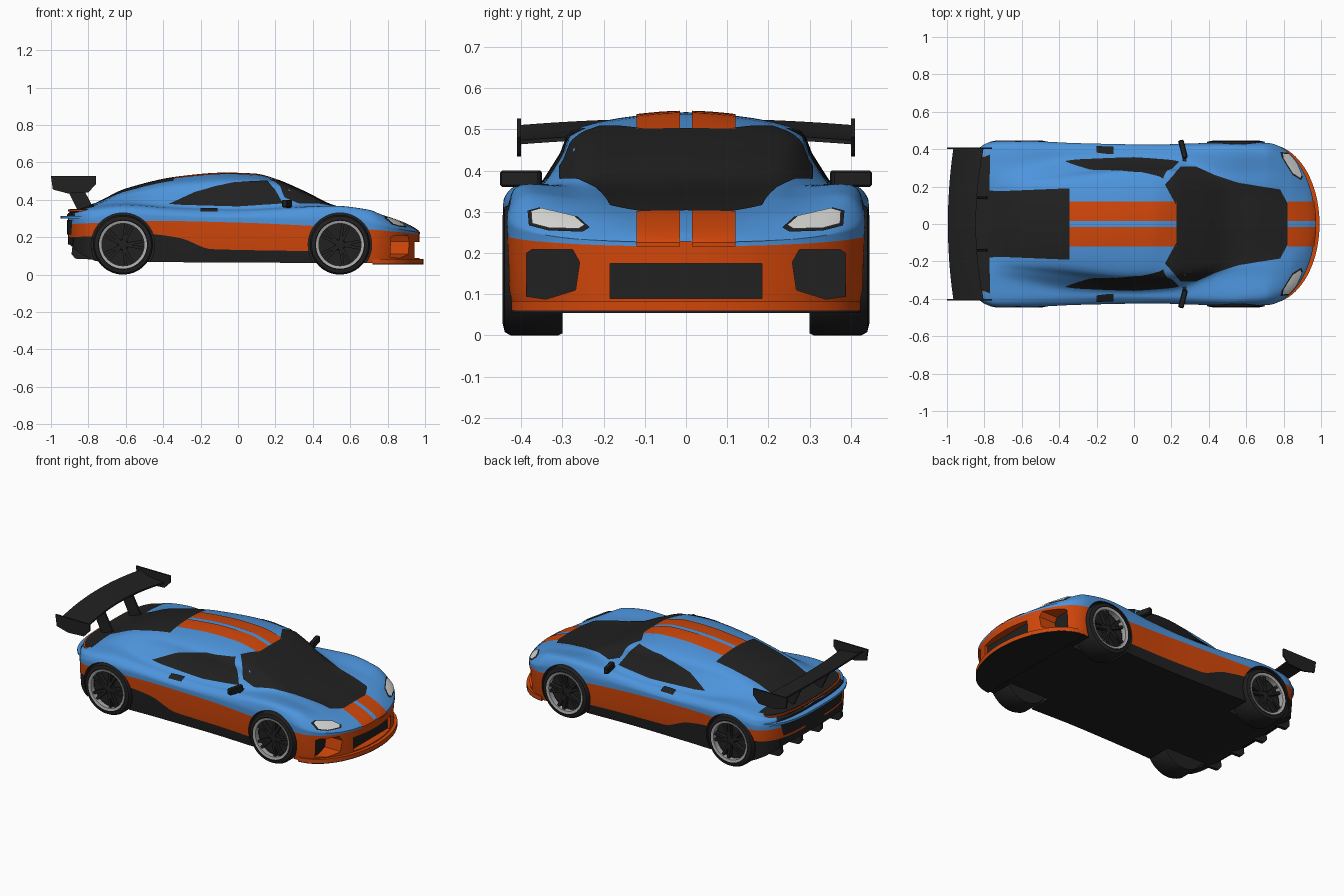
import bpy, bmesh, math
from mathutils import Vector, Matrix
from mathutils.bvhtree import BVHTree

cube = bpy.data.objects.get("Cube")
if cube:
    bpy.data.objects.remove(cube, do_unlink=True)

def material(name, rgb):
    mat = bpy.data.materials.new(name)
    mat.use_nodes = True
    mat.diffuse_color = (*rgb, 1)
    mat.node_tree.nodes["Principled BSDF"].inputs["Base Color"].default_value = (*rgb, 1)
    return mat

BLUE = material("sky_blue", (.075, .3, .72))
ORANGE = material("burnt_orange", (.64, .062, .003))
BLACK = material("black", (.015, .015, .015))
SILVER = material("rim_silver", (.4, .4, .4))
WHITE = material("lamp_white", (.7, .7, .68))
PAINT = [BLUE, ORANGE, BLACK]

def finish(name, bm, mats, normals=True):
    if normals:
        bmesh.ops.recalc_face_normals(bm, faces=bm.faces)
    mesh = bpy.data.meshes.new(name)
    bm.to_mesh(mesh)
    bm.free()
    for mat in mats:
        mesh.materials.append(mat)
    obj = bpy.data.objects.new(name, mesh)
    bpy.context.collection.objects.link(obj)
    return obj

def smooth(obj):
    bpy.ops.object.select_all(action='DESELECT')
    obj.select_set(True)
    bpy.context.view_layer.objects.active = obj
    bpy.ops.object.shade_smooth_by_angle(angle=math.radians(32))

def prism(name, outline, depth, mats):
    bm = bmesh.new()
    face = bm.faces.new([bm.verts.new(p) for p in outline])
    extruded = bmesh.ops.extrude_face_region(bm, geom=[face], use_keep_orig=True)
    moved = [g for g in extruded["geom"] if isinstance(g, bmesh.types.BMVert)]
    bmesh.ops.translate(bm, verts=moved, vec=depth)
    return finish(name, bm, mats)

def box(name, size, place, mat, turn=Matrix()):
    bm = bmesh.new()
    bmesh.ops.create_cube(bm, size=1, matrix=Matrix.Translation(place) @ turn @ Matrix.Diagonal((*size, 1)))
    return finish(name, bm, [mat])

def lathe(name, profile, place, side, mats, steps=56):
    """Revolve a closed (radius, y) profile about the axle."""
    bm = bmesh.new()
    n, rings = len(profile), []
    for i in range(steps):
        c, s = math.cos(math.tau * i / steps), math.sin(math.tau * i / steps)
        rings.append([bm.verts.new((place[0] + r * c, side * y, place[1] + r * s)) for r, y in profile])
    for ring, after in zip(rings, rings[1:] + rings[:1]):
        for j in range(n):
            bm.faces.new((ring[j], ring[(j + 1) % n], after[(j + 1) % n], after[j]))
    bmesh.ops.remove_doubles(bm, verts=bm.verts, dist=1e-5)
    return finish(name, bm, mats)

def curve(*pts):
    """Smooth interpolation without overshoot."""
    xs, vs = zip(*pts)
    sec = [(vs[i + 1] - vs[i]) / (xs[i + 1] - xs[i]) for i in range(len(xs) - 1)]
    tan = [sec[0]] + [0 if a * b <= 0 else 2 * a * b / (a + b) for a, b in zip(sec, sec[1:])] + [sec[-1]]
    def value(x):
        x = min(max(x, xs[0]), xs[-1])
        i = max(k for k in range(len(sec)) if xs[k] <= x)
        h = xs[i + 1] - xs[i]
        t = (x - xs[i]) / h
        return (vs[i] * (1 + 2 * t) * (1 - t) ** 2 + vs[i + 1] * t * t * (3 - 2 * t)
                + h * t * (1 - t) * (tan[i] * (1 - t) - tan[i + 1] * t))
    return value

# Body lines along the length
NOSE, TAIL = .97, -.91
side_w = curve((-.9, .44), (-.62, .445), (-.3, .432), (.1, .425), (.5, .435), (.97, .43))
floor_z = curve((-.9, .16), (-.82, .1), (-.74, .07), (.97, .06))
skirt_z = curve((-.9, .2), (-.47, .215), (-.31, .195), (-.14, .136), (.37, .125), (.97, .1))
paint_z = curve((-.9, .27), (-.45, .287), (0, .278), (.37, .262), (.72, .24), (.97, .216))
shoulder_z = curve((-.9, .3), (-.6, .335), (-.07, .315), (.5, .32), (.65, .312), (.8, .268), (.9, .237), (.97, .22))
fender_w = curve((-.9, .41), (-.07, .395), (.5, .4), (.7, .385), (.97, .36))
fender_z = curve((-.9, .32), (-.76, .352), (-.6, .368), (-.3, .348), (0, .34), (.2, .347), (.52, .366), (.7, .345),
                 (.77, .315), (.83, .284), (.9, .25), (.97, .222))
base_w = curve((-.9, .28), (-.62, .31), (-.3, .348), (0, .358), (.2, .35), (.5, .28), (.97, .28))
base_z = curve((-.9, .324), (-.76, .367), (-.6, .382), (-.4, .37), (0, .357), (.35, .368), (.7, .337), (.83, .295),
               (.9, .26), (.97, .225))
roof_w = curve((-.9, .17), (-.45, .2), (0, .25), (.15, .25), (.35, .225), (.55, .17), (.97, .13))
roof_z = curve((-.9, .328), (-.76, .375), (-.6, .44), (-.3, .497), (0, .508), (.18, .495),
               (.35, .435), (.52, .362), (.7, .33), (.83, .295), (.93, .252), (.97, .227))
top_z = curve((-.9, .33), (-.76, .38), (-.6, .456), (-.3, .524), (-.07, .542), (.09, .537), (.19, .512),
              (.35, .445), (.52, .365), (.7, .33), (.83, .297), (.93, .255), (.97, .228))

def taper(x):
    if x > .7:
        return math.sqrt(1 - ((x - .7) / (NOSE - .7)) ** 2)
    return (1 - (max(-.7 - x, 0) / (-.7 - TAIL)) ** 3) ** (1 / 3)

def section(x):
    """Half ring from the floor centre, up the flank, to the roof centre."""
    k, w = taper(x), side_w(x) * taper(x)
    low = [Vector(p) for p in ((0, floor_z(x)), (w * .965, floor_z(x)), (w * .99, skirt_z(x)))]
    base, roof = Vector((base_w(x) * k, base_z(x))), Vector((roof_w(x) * k, roof_z(x)))
    keys = [Vector((w, paint_z(x))), Vector((w * .99, shoulder_z(x))), Vector((fender_w(x) * k, fender_z(x))),
            base, base.lerp(roof, .5) * 1.005, roof, Vector((0, top_z(x)))]
    path = low[-1:] + keys + [Vector((-roof.x, roof.y))]
    out = low + keys[:1]
    for a, b, c, d in zip(path, path[1:], path[2:], path[3:]):
        for t in (.2, .4, .6, .8, 1):
            out.append(b + (c - a) * t / 2 + (2 * a - 5 * b + 4 * c - d) * t * t / 2
                       + (3 * b - a - 3 * c + d) * t ** 3 / 2)
    return out

# Body shell
bm = bmesh.new()
rings, stations = [], 150
for i in range(stations):
    x = (NOSE + TAIL) / 2 + (NOSE - TAIL) / 2 * math.sin((i / (stations - 1) - .5) * 2 * 1.53)
    half = section(x)
    rings.append([bm.verts.new((x, p.x, p.y)) for p in half] + [bm.verts.new((x, -p.x, p.y)) for p in half[-2:0:-1]])
n = len(rings[0])
for ring, after in zip(rings, rings[1:]):
    for j in range(n):
        face = bm.faces.new((ring[j], ring[(j + 1) % n], after[(j + 1) % n], after[j]))
        band = min(j, n - 1 - j)
        face.material_index = 2 if band == 0 or (band == 1 and ring[0].co.x < .55) else 1 if band < 3 else 0
bm.faces.new(rings[0]).material_index = 2
bm.faces.new(rings[-1]).material_index = 1
body = finish("body_shell", bm, PAINT)
shell = BVHTree.FromPolygons([v.co for v in body.data.vertices], [p.vertices[:] for p in body.data.polygons])

def carve(cutter, is_black):
    """Cut a recess whose walls are black or orange by their direction."""
    cutter.hide_render = True
    for poly in cutter.data.polygons:
        poly.material_index = 2 if is_black(poly.normal) else 1
    mod = body.modifiers.new("recess", 'BOOLEAN')
    mod.object, mod.operation, mod.solver = cutter, 'DIFFERENCE', 'EXACT'
    bpy.context.view_layer.objects.active = body
    bpy.ops.object.modifier_apply(modifier=mod.name)
    bpy.data.objects.remove(cutter, do_unlink=True)

# Wheel arches, front intakes and grille
REAR_X, FRONT_X, AXLE_Z = -.615, .545, .16
INTAKE = [(.387, .2), (.375, .208), (.275, .208), (.258, .178), (.268, .11), (.34, .088), (.387, .095)]
GRILLE = [(-.185, .09), (.185, .09), (.185, .175), (-.185, .175)]
for side in (-1, 1):
    for x in (REAR_X, FRONT_X):
        carve(lathe("arch_cutter", [(0, .27), (.17, .27), (.17, .6), (0, .6)], (x, AXLE_Z), side, PAINT), lambda d: True)
    carve(prism("intake_cutter", [(.8, side * y, z) for y, z in INTAKE], (.3, 0, 0), PAINT), lambda d: abs(d.x) > .5)
carve(prism("grille_cutter", [(.925, y, z) for y, z in GRILLE], (.2, 0, 0), PAINT), lambda d: abs(d.x) > .5)
smooth(body)

def panel(name, pts, view, mat, lift=.004, step=.02):
    """Thin plate: a flat outline cut into a grid and laid on the body from one direction."""
    view = Vector(view)
    axis = max(range(3), key=lambda k: abs(view[k]))
    bm = bmesh.new()
    bm.faces.new([bm.verts.new([*p[:axis], 0, *p[axis:]]) for p in (tuple(q) for q in pts)])
    for k in {0, 1, 2} - {axis}:
        normal = Vector([float(m == k) for m in range(3)])
        for c in range(round(-1 / step), round(1 / step) + 1):
            bmesh.ops.bisect_plane(bm, geom=bm.verts[:] + bm.edges[:] + bm.faces[:], dist=1e-5,
                                   plane_co=normal * (c * step + .0007), plane_no=normal)
    bmesh.ops.triangulate(bm, faces=bm.faces)
    missed = []
    for v in bm.verts:
        hit, normal, _, _ = shell.ray_cast(v.co + view * 3, -view)
        if hit is None:
            missed.append(v)
        else:
            v.co = hit + normal * math.copysign(lift, normal.dot(view))
    bmesh.ops.delete(bm, geom=missed, context='VERTS')
    bm.normal_update()
    bmesh.ops.reverse_faces(bm, faces=[f for f in bm.faces if f.normal.dot(view) < 0])
    smooth(finish(name, bm, [mat], normals=False))

def both(pts):
    """Close a half outline with its mirror image."""
    return pts + [(u, -v) for u, v in reversed(pts)]

UP, AHEAD, BACK = (0, 0, 1), (1, 0, 0), (-1, 0, 0)
# Glass, dark hood and rear deck
panel("windshield_and_hood", both([(.225, .1), (.165, .21), (.25, .305), (.33, .305), (.43, .26), (.56, .22),
                                   (.78, .185), (.82, .11)]), UP, BLACK)
panel("rear_window", both([(-.345, .19), (-.72, .175), (-.78, .18)]), UP, BLACK)
panel("rear_deck", both([(-.77, .37), (-.84, .34), (-.89, .2)]), UP, BLACK, .005)
panel("rear_panel", [(-.29, .215), (.29, .215), (.31, .292), (-.31, .292)], BACK, BLACK)
panel("rear_recess", [(-.34, .312), (.34, .312), (.32, .334), (-.32, .334)], BACK, BLACK, .004, .01)
for side, label in ((1, "left_"), (-1, "right_")):
    flank = (0, side, 0)
    panel(label + "side_window", [(-.37, .375), (-.23, .44), (-.12, .472), (-.02, .492), (.155, .5),
                                  (.195, .457), (.24, .378), (0, .362), (-.3, .37)], flank, BLACK)
    panel(label + "door_handle", [(-.2, .332), (-.11, .332), (-.11, .349), (-.2, .349)], flank, BLACK, .007)
    # Racing stripes
    for part, a, b, view in (("roof", -.345, .225, UP), ("hood", .82, .94, UP), ("nose", .216, .262, AHEAD)):
        stripe = [(a, side * .015), (b, side * .015), (b, side * .12), (a, side * .12)]
        panel(label + part + "_stripe", stripe if view == UP else [(v, u) for u, v in stripe], view, ORANGE,
              .004, .02 if view == UP else .005)
    # Headlights
    lamp = [(.245, .262), (.27, .284), (.35, .303), (.373, .297), (.37, .267), (.33, .256), (.26, .253)]
    mid = Vector((.315, .278))
    rim = [mid + (Vector(p) - mid) * 1.17 for p in lamp]
    panel(label + "headlight_rim", [(side * u, v) for u, v in rim], AHEAD, BLACK, .004, .01)
    panel(label + "headlight", [(side * u, v) for u, v in lamp], AHEAD, WHITE, .008, .01)

# Splitter and tail lips share a rounded plan outline
def lip(name, x, reach, half, z, thick, power, mat):
    angles = [math.pi * (i / 40 - .5) for i in range(41)]
    smooth(prism(name, [(x + reach * max(math.cos(a), 0) ** power,
                         half * math.copysign(abs(math.sin(a)) ** power, a), z) for a in angles], (0, 0, thick), [mat]))

lip("front_splitter", .72, .272, .425, .06, .024, 1, ORANGE)
lip("splitter_floor", .72, .272, .424, .055, .005, 1, BLACK)
lip("tail_lip", -.72, -.23, .42, .3, .013, .7, BLUE)
lip("tail_deck", -.76, -.141, .365, .31, .041, .7, BLACK)
lip("tail_light_strip", -.76, -.149, .375, .338, .01, .7, ORANGE)

# Diffuser
box("diffuser", (.11, .68, .06), (-.81, 0, .165), BLACK)
for y in (-.3, -.1, .1, .3):
    prism("diffuser_fin", [(-.76, y - .01, .08), (-.87, y - .01, .085), (-.89, y - .01, .11),
                           (-.88, y - .01, .2), (-.76, y - .01, .2)], (0, .02, 0), [BLACK])

# Rear wing: arched blade, end plates and struts
bm = bmesh.new()
ribs = []
for i in range(25):
    y = (i / 12 - 1) * .405
    back, lead, rise = -.995 + .18 * y * y, -.845 + .25 * y * y, -.1 * y * y
    ribs.append([bm.verts.new((x, y, z + rise)) for x, z in
                 ((back, .527), (back, .517), (-.92, .487), (lead, .48), (lead, .49), (-.92, .502))])
for a, b in zip(ribs, ribs[1:]):
    for j in range(6):
        bm.faces.new((a[j], a[(j + 1) % 6], b[(j + 1) % 6], b[j]))
smooth(finish("wing_blade", bm, [BLACK]))
for side in (-1, 1):
    prism("wing_end_plate", [(x, side * .4, z) for x, z in ((-1, .526), (-.76, .526), (-.76, .482), (-.8, .44),
                                                            (-.91, .434), (-.99, .455))], (0, side * .01, 0), [BLACK])
    prism("wing_strut", [(x, side * .135, z) for x, z in ((-.93, .49), (-.84, .484), (-.77, .35), (-.85, .33))],
          (0, side * .012, 0), [BLACK])
    # Mirrors
    mirror = box("door_mirror", (.03, .1, .04), (.262, side * .4, .38), BLACK, Matrix.Rotation(side * .25, 4, 'Z'))
    mirror.modifiers.new("soft_edges", 'BEVEL').width = .005
    box("mirror_arm", (.02, .06, .012), (.27, side * .35, .362), BLACK)
    # Wheels
    for x in (REAR_X, FRONT_X):
        hub = (x, AXLE_Z)
        smooth(lathe("tyre", [(0, .3), (.155, .3), (.16, .31), (.16, .425), (.152, .44), (.132, .445),
                              (.124, .44), (.118, .4), (0, .4)], hub, side, [BLACK]))
        lathe("rim_ring", [(.113, .41), (.128, .41), (.128, .446), (.113, .442)], hub, side, [SILVER])
        lathe("hub_cap", [(0, .4), (.03, .4), (.025, .43), (0, .432)], hub, side, [BLACK])
        for i in range(10):
            spin = Matrix.Rotation(math.tau * (i // 2) / 5 + (.17 if i % 2 else -.17), 4, 'Y')
            place = Vector((x, side * .42, AXLE_Z)) + spin @ Vector((.068, 0, 0))
            box("wheel_spoke", (.1, .025, .016), place, BLACK, spin)
